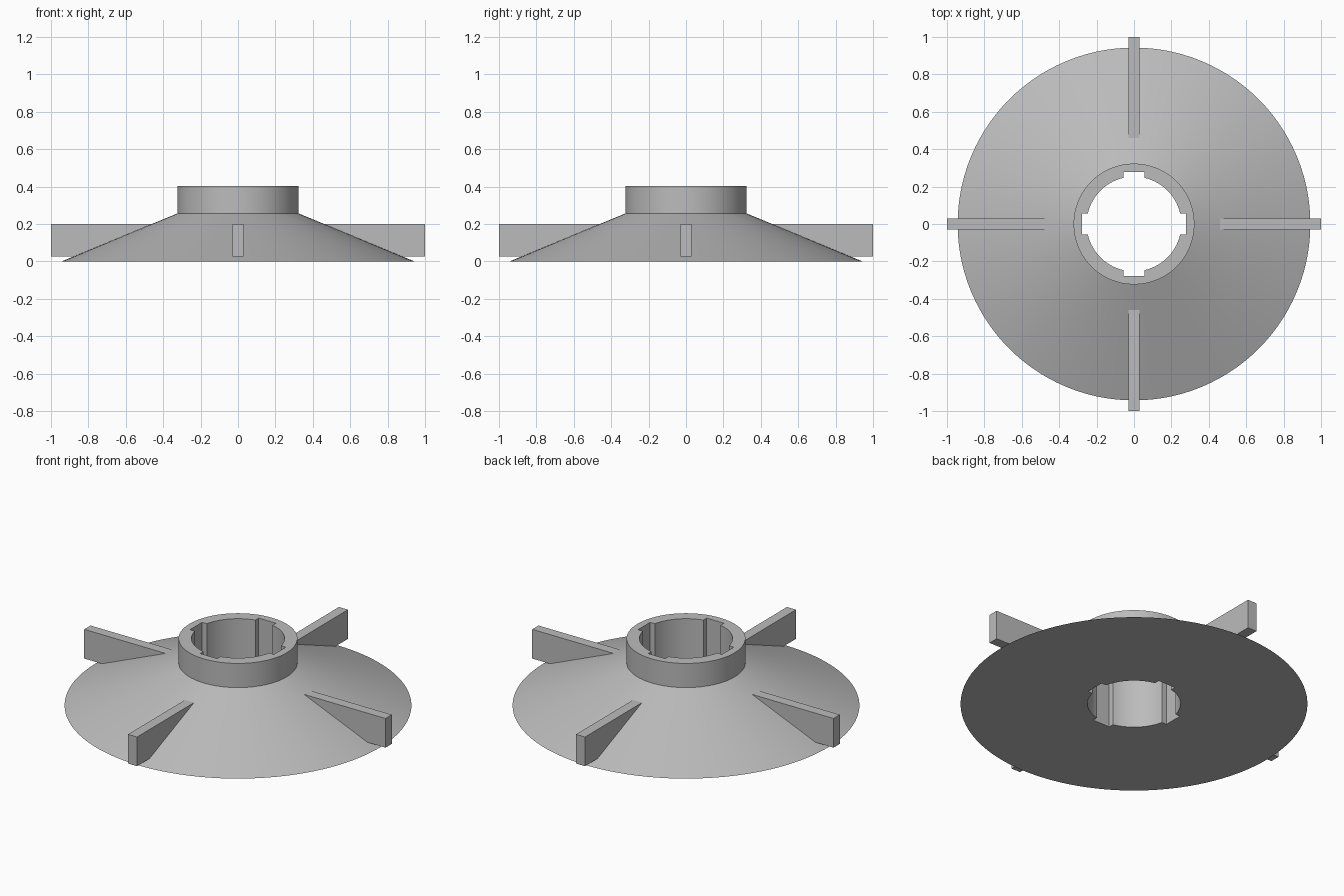
import bpy, bmesh
from math import pi, cos, sin, asin, radians, hypot
from mathutils import Matrix

cube = bpy.data.objects.get("Cube")
if cube:
    bpy.data.objects.remove(cube, do_unlink=True)

# Single grey material
grey = bpy.data.materials.new("plain_grey")
grey.use_nodes = True
color = (0.5, 0.5, 0.5, 1)
grey.diffuse_color = color
grey.node_tree.nodes["Principled BSDF"].inputs["Base Color"].default_value = color

BORE_R, SLOT_R, SLOT_HALF = 0.253, 0.278, 0.057
HUB_R, RIM_R = 0.323, 0.943
CONE_TOP, HUB_TOP = 0.257, 0.402
FIN_HALF, FIN_LOW, FIN_TOP = 0.03, 0.025, 0.2


def add_object(name, bm):
    bmesh.ops.recalc_face_normals(bm, faces=bm.faces)
    mesh = bpy.data.meshes.new(name)
    bm.to_mesh(mesh)
    bm.free()
    mesh.materials.append(grey)
    obj = bpy.data.objects.new(name, mesh)
    bpy.context.collection.objects.link(obj)
    return obj


# Bore outline: four flat-bottomed keyways joined by arcs
def bore_outline():
    quarter = [(SLOT_R, SLOT_HALF * t / 4) for t in range(-4, 5)]
    start = asin(SLOT_HALF / BORE_R)
    steps = 20
    for i in range(steps + 1):
        a = start + (pi / 2 - 2 * start) * i / steps
        quarter.append((BORE_R * cos(a), BORE_R * sin(a)))
    outline = []
    for _ in range(4):
        outline += quarter
        quarter = [(-y, x) for x, y in quarter]
    return outline


# Hub and cone: rings that share the angles of the bore outline
bore = bore_outline()
bm = bmesh.new()


def ring(z, radius=None):
    scale = [radius / hypot(x, y) if radius else 1 for x, y in bore]
    return [bm.verts.new((x * s, y * s, z)) for (x, y), s in zip(bore, scale)]


rings = [ring(0), ring(0, RIM_R), ring(CONE_TOP, HUB_R),
         ring(HUB_TOP, HUB_R), ring(HUB_TOP)]
for a, b in zip(rings, rings[1:] + rings[:1]):
    for i in range(len(a)):
        j = (i + 1) % len(a)
        bm.faces.new((a[i], a[j], b[j], b[i]))
body = add_object("hub_and_cone", bm)
bpy.context.view_layer.objects.active = body
body.select_set(True)
bpy.ops.object.shade_smooth_by_angle(angle=radians(20))
body.select_set(False)

# Four radial fins sunk into the cone
for k, side in enumerate(("left", "back", "right", "front")):
    bm = bmesh.new()
    bmesh.ops.create_cube(bm, size=1)
    inner = 0.44
    bmesh.ops.scale(bm, verts=bm.verts,
                    vec=(1 - inner, 2 * FIN_HALF, FIN_TOP - FIN_LOW))
    bmesh.ops.translate(bm, verts=bm.verts,
                        vec=((1 + inner) / 2, 0, (FIN_TOP + FIN_LOW) / 2))
    bmesh.ops.rotate(bm, verts=bm.verts, matrix=Matrix.Rotation(k * pi / 2, 3, "Z"))
    add_object("fin_" + side, bm)
